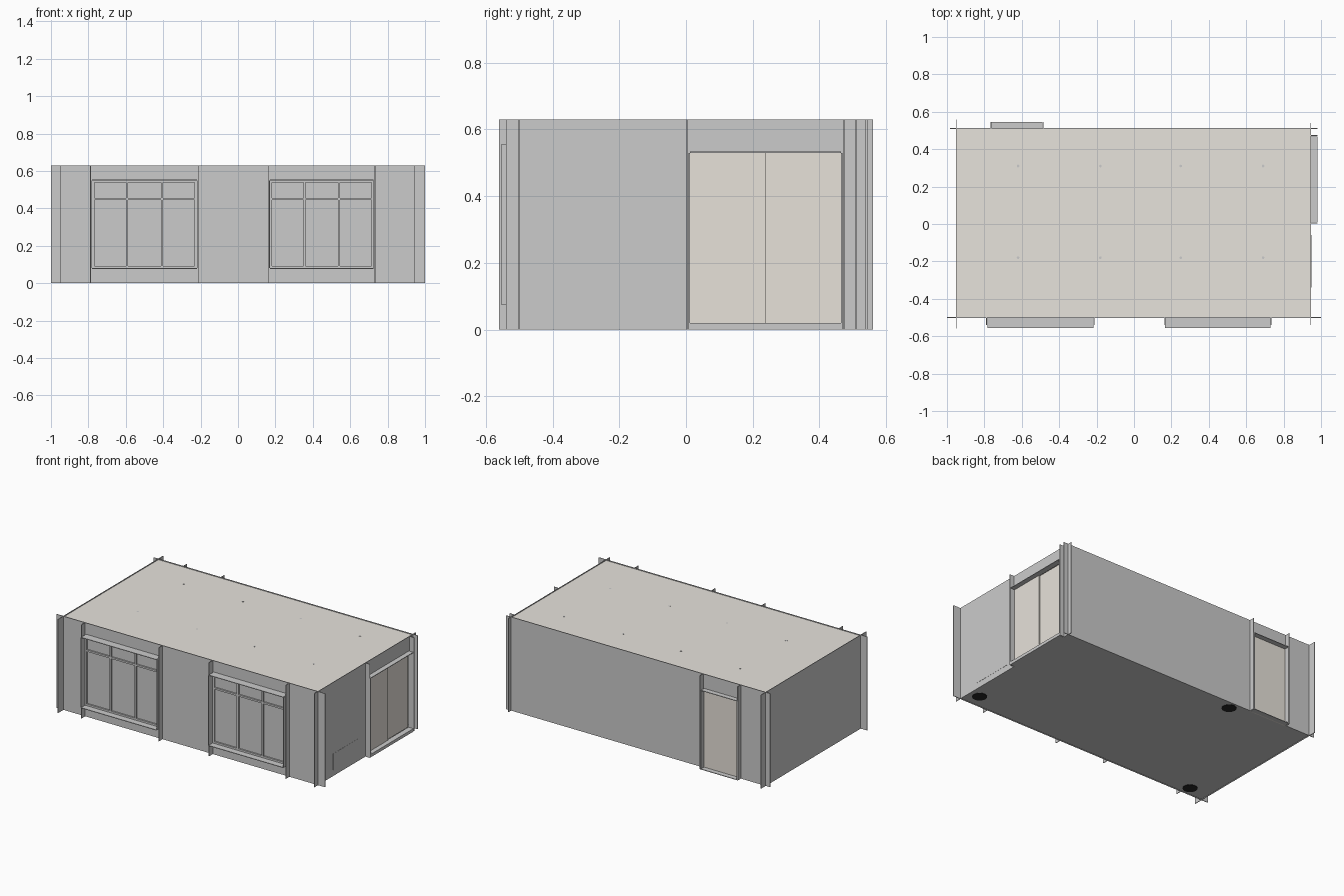
import bpy, bmesh
from mathutils import Vector

if "Cube" in bpy.data.objects:
    bpy.data.objects.remove(bpy.data.objects["Cube"])

H = 0.63                                   # wall height
X0, X1, Y0, Y1 = -0.95, 0.945, -0.50, 0.51  # inner room faces
T = 0.004                                  # sheet thickness


def material(name, rgb):
    m = bpy.data.materials.new(name)
    m.diffuse_color = (*rgb, 1)
    m.use_nodes = True
    m.node_tree.nodes["Principled BSDF"].inputs["Base Color"].default_value = m.diffuse_color
    return m


BEIGE = material("beige", (0.80, 0.76, 0.70))
CREAM = material("cream", (0.80, 0.77, 0.72))
BLACK = material("black", (0.02, 0.02, 0.02))


def boxes(name, spans, mat=None):
    """One object from boxes given as (x0, x1, y0, y1, z0, z1)."""
    bm = bmesh.new()
    for x0, x1, y0, y1, z0, z1 in spans:
        lo, hi = Vector((x0, y0, z0)), Vector((x1, y1, z1))
        vs = bmesh.ops.create_cube(bm, size=1)["verts"]
        for v in vs:
            v.co = (lo + hi) / 2 + v.co * (hi - lo)
    return finish(name, bm, mat)


def discs(name, points, radius, z, depth, mat=None):
    bm = bmesh.new()
    for x, y in points:
        vs = bmesh.ops.create_cone(bm, cap_ends=True, segments=24, radius1=radius,
                                   radius2=radius, depth=depth)["verts"]
        bmesh.ops.translate(bm, verts=vs, vec=(x, y, z))
    return finish(name, bm, mat)


def finish(name, bm, mat):
    me = bpy.data.meshes.new(name)
    bm.to_mesh(me)
    bm.free()
    ob = bpy.data.objects.new(name, me)
    bpy.context.collection.objects.link(ob)
    if mat:
        me.materials.append(mat)
    return ob


def oriented(axis, p0, p1, u0, u1, z0, z1):
    """Box lying along a wall: p is across the wall, u is along it."""
    p0, p1 = min(p0, p1), max(p0, p1)
    return (p0, p1, u0, u1, z0, z1) if axis == "x" else (u0, u1, p0, p1, z0, z1)


def wall(name, axis, p, u0, u1, openings=()):
    """Thin wall sheet with openings (a, b, bottom, top) sorted along u."""
    spans, u = [], u0
    for a, b, lo, hi in openings:
        spans.append((u, a, 0, H))
        spans.append((a, b, hi, H))
        if lo > 0:
            spans.append((a, b, 0, lo))
        u = b
    spans.append((u, u1, 0, H))
    boxes(name, [oriented(axis, p - T / 2, p + T / 2, *s) for s in spans])


def surround(name, axis, p, out, opening, fin, lining):
    """Full-height fins beside an opening, and a lining that projects outward."""
    a, b, lo, hi = opening
    f, l = p + out * fin, p + out * lining
    boxes(name + "_side_fins", [oriented(axis, p, f, u - T / 2, u + T / 2, 0, H)
                                for u in (a - 0.008, b + 0.008)])
    boxes(name + "_lining", [
        oriented(axis, p, l, a, b, hi, hi + T),
        oriented(axis, p, l, a, b, max(lo - T, 0), max(lo, T)),
        oriented(axis, p, l, a - T, a, lo, hi),
        oriented(axis, p, l, b, b + T, lo, hi)])


windows = [(-0.78, -0.22, 0.08, 0.55), (0.17, 0.725, 0.08, 0.55)]
slider = (0.012, 0.465, 0.02, 0.53)
back_door = (-0.757, -0.493, 0.0, 0.53)

# Walls, running past each other at the corners
wall("front_wall", "y", Y0, -1.0, 1.0, windows)
wall("back_wall", "y", Y1, -0.985, 0.98, [back_door])
wall("right_wall", "x", X1, -0.54, 0.54, [slider])
wall("left_wall", "x", X0, -0.56, 0.56)

# Floor and ceiling sheets
boxes("floor", [(X0, X1, Y0, Y1, 0.004, 0.010)])
boxes("ceiling", [(X0, X1, Y0, Y1, 0.619, 0.625)], CREAM)

# Windows: lining, glass, frame and glazing bars
for side, op in zip(("left", "right"), windows):
    a, b, lo, hi = op
    surround(side + "_window", "y", Y0, -1, op, 0.04, 0.055)
    boxes(side + "_window_glass", [(a, b, Y0 - 0.002, Y0 + 0.002, lo, hi)])
    w, y0, y1 = 0.006, Y0 - 0.012, Y0 + 0.012
    bars = [(a + (b - a) * i / 3 - w, a + (b - a) * i / 3 + w, y0, y1, lo, hi) for i in (1, 2)]
    bars += [(a, b, y0, y1, z - w, z + w) for z in (lo + w, 0.45, hi - w)]
    bars += [(u - w, u + w, y0, y1, lo, hi) for u in (a + w, b - w)]
    boxes(side + "_window_frame", bars)

# Right side sliding door: two overlapping leaves and a sill
surround("sliding_door", "x", X1, 1, slider, 0.035, 0.035)
a, b, lo, hi = slider
boxes("sliding_door_near_leaf", [(X1 - 0.004, X1 + 0.004, a, 0.24, lo, hi)], BEIGE)
boxes("sliding_door_far_leaf", [(X1 - 0.012, X1 - 0.004, 0.236, b, lo, hi)], BEIGE)
boxes("sliding_door_sill", [(X1, X1 + 0.035, a - 0.004, b + 0.004, 0, lo)])

# Back door
surround("back_door", "y", Y1, 1, back_door, 0.035, 0.035)
a, b, lo, hi = back_door
boxes("back_door_leaf", [(a, b, Y1 - 0.006, Y1 + 0.002, lo, hi)], BEIGE)

# Radiator against the right wall, and a slim panel under the ceiling
boxes("radiator", [(X1 - 0.03, X1 + 0.003, -0.34, -0.06, 0.04, 0.15)])
boxes("ceiling_vent", [(-0.92, -0.86, -0.30, 0.20, 0.610, 0.620)])

# Downlights in a 4 by 2 grid, and round bases standing on the floor
discs("downlights", [(x, y) for x in (-0.62, -0.18, 0.25, 0.69) for y in (-0.18, 0.31)],
      0.007, 0.620, 0.012)
discs("floor_bases", [(0.87, -0.41), (-0.37, 0.45), (-0.81, -0.44)], 0.045, 0.007, 0.010, BLACK)
